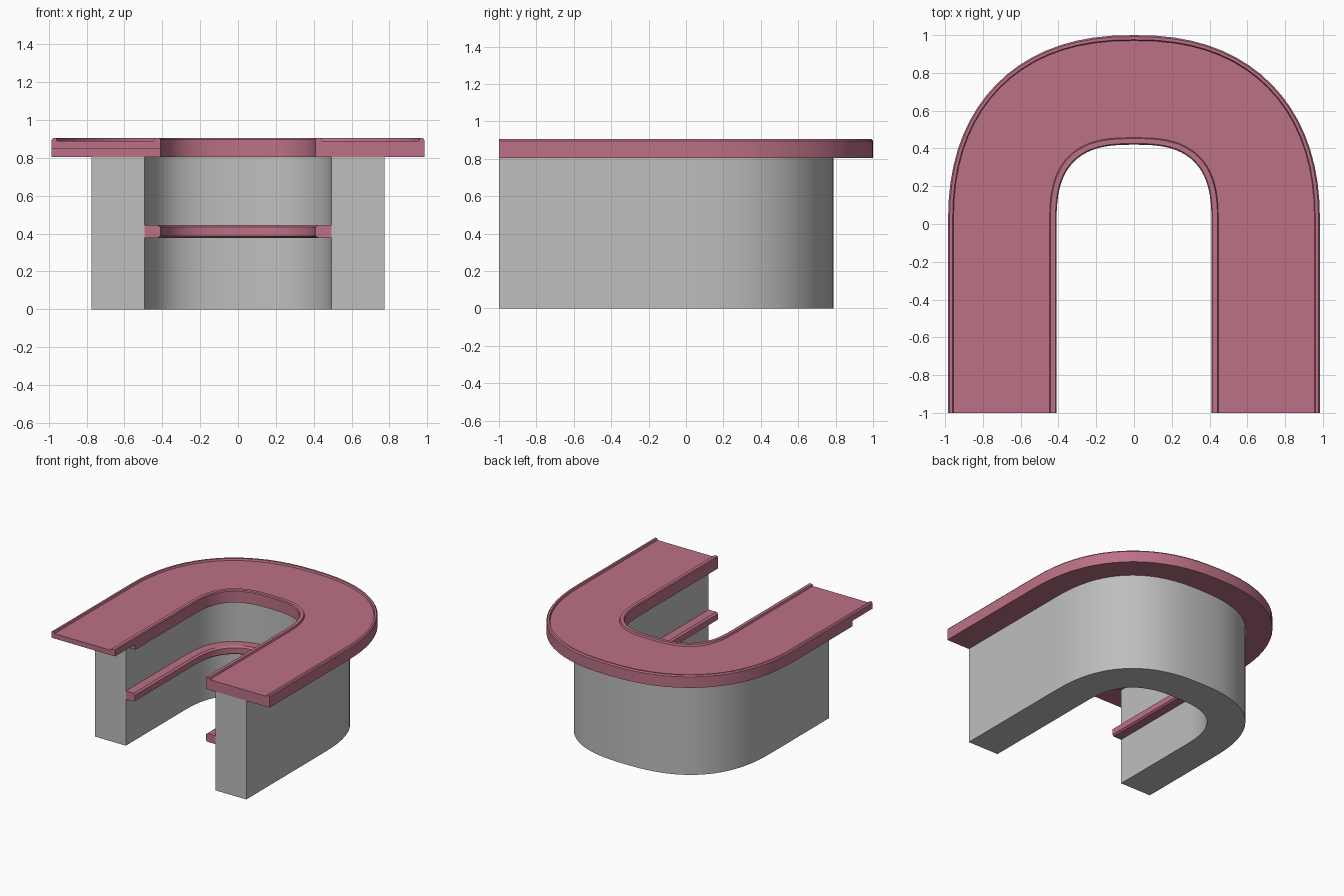
import bpy, bmesh, math

if "Cube" in bpy.data.objects:
    bpy.data.objects.remove(bpy.data.objects["Cube"])

STEPS = 36           # segments around the curved back
SHORT = -0.74        # the left arm's base stops here
FULL = -1.0


def material(name, rgb):
    m = bpy.data.materials.new(name)
    m.diffuse_color = (*rgb, 1)
    m.use_nodes = True
    m.node_tree.nodes["Principled BSDF"].inputs["Base Color"].default_value = m.diffuse_color
    return m


pink = material("dusty pink", (0.50, 0.165, 0.235))
grey = material("light grey", (0.52, 0.52, 0.52))


def u_path(a, left_end):
    """Horseshoe line at half width a: straight arms joined by a squarish arch."""
    k = (a - 0.41) / 0.575
    n = 2.8 - 0.5 * k                # inner lines are squarer than outer ones
    b = a + 0.010 + 0.005 * k
    pts = [(-a, left_end)]
    for i in range(STEPS + 1):
        t = math.pi * (1 - i / STEPS)
        c, s = math.cos(t), max(math.sin(t), 0.0)
        pts.append((math.copysign(a * abs(c) ** (2 / n), c), b * s ** (2 / n)))
    pts.append((a, FULL))
    return pts


def sweep(name, profile, left_end, mat):
    """Carry a closed (half width, height) profile round the horseshoe."""
    bm = bmesh.new()
    rows = [[bm.verts.new((x, y, z)) for x, y in u_path(a, left_end)]
            for a, z in profile]
    for j, row in enumerate(rows):
        nxt = rows[(j + 1) % len(rows)]
        for i in range(len(row) - 1):
            bm.faces.new((row[i], row[i + 1], nxt[i + 1], nxt[i]))
    bm.faces.new([r[0] for r in rows])
    bm.faces.new([r[-1] for r in rows])
    bmesh.ops.recalc_face_normals(bm, faces=bm.faces)
    me = bpy.data.meshes.new(name)
    bm.to_mesh(me)
    bm.free()
    me.materials.append(mat)
    ob = bpy.data.objects.new(name, me)
    bpy.context.collection.objects.link(ob)
    bpy.ops.object.select_all(action='DESELECT')
    ob.select_set(True)
    bpy.context.view_layer.objects.active = ob
    bpy.ops.object.shade_smooth_by_angle(angle=math.radians(30))
    return ob


# grey counter wall
sweep("counter_body", [(0.775, 0), (0.775, 0.806), (0.495, 0.806), (0.495, 0)],
      SHORT, grey)

# lower layer of the worktop, cut back on the left arm
sweep("worktop_base", [(0.985, 0.805), (0.985, 0.85), (0.41, 0.85), (0.41, 0.805)],
      SHORT, pink)

# upper layer of the worktop with raised lips along both edges
sweep("worktop", [(0.985, 0.85), (0.985, 0.895), (0.977, 0.905), (0.961, 0.905),
                  (0.956, 0.89), (0.447, 0.89), (0.442, 0.905), (0.416, 0.905),
                  (0.41, 0.898), (0.41, 0.85)], FULL, pink)

# narrow rail along the inside of the wall
sweep("inner_rail", [(0.50, 0.377), (0.50, 0.446), (0.425, 0.446), (0.41, 0.435),
                     (0.41, 0.388), (0.425, 0.377)], SHORT, pink)
